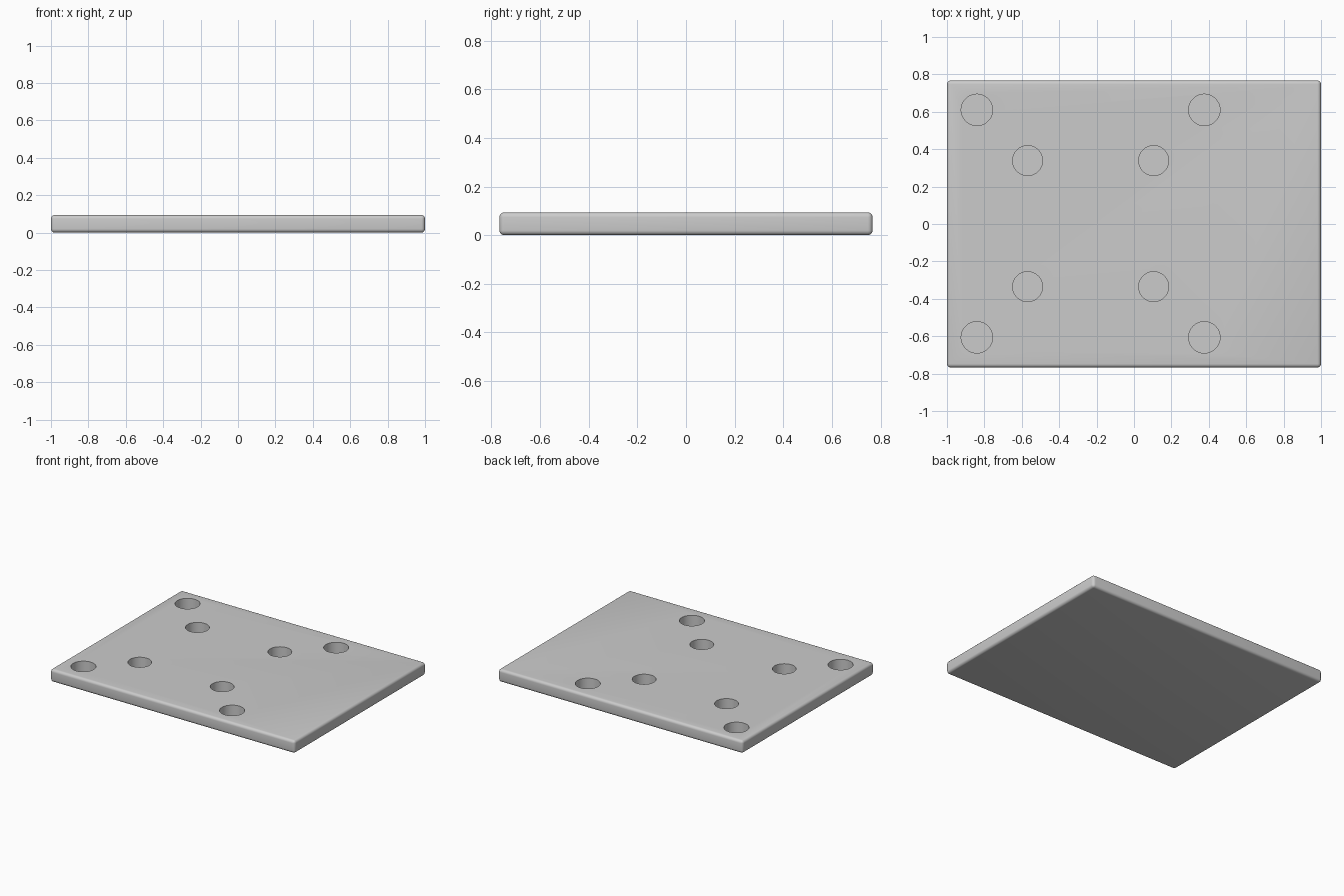
import bpy

if "Cube" in bpy.data.objects:
    bpy.data.objects.remove(bpy.data.objects["Cube"])

THICK = 0.094
DEPTH = 0.082
CENTRE_X = -0.232


def apply_modifier(obj, name):
    bpy.context.view_layer.objects.active = obj
    bpy.ops.object.modifier_apply(modifier=name)


# Plate with softly rounded edges
bpy.ops.mesh.primitive_cube_add(size=1, location=(0, 0, THICK / 2))
plate = bpy.context.object
plate.name = "mounting_plate"
plate.dimensions = (2.0, 1.535, THICK)
bpy.ops.object.transform_apply(location=True, rotation=False, scale=True)
bevel = plate.modifiers.new("rounding", 'BEVEL')
bevel.width = 0.02
bevel.segments = 5
apply_modifier(plate, "rounding")

# Blind holes: outer and inner squares of four
cutters = []
for offset, radius in ((0.608, 0.084), (0.337, 0.08)):
    for sx in (-1, 1):
        for sy in (-1, 1):
            bpy.ops.mesh.primitive_cylinder_add(
                vertices=64, radius=radius, depth=0.2,
                location=(CENTRE_X + sx * offset, sy * offset + 0.002,
                          THICK - DEPTH + 0.1))
            cutters.append(bpy.context.object)

bpy.ops.object.select_all(action='DESELECT')
for cutter in cutters:
    cutter.select_set(True)
bpy.context.view_layer.objects.active = cutters[0]
bpy.ops.object.join()
hole_cutter = bpy.context.object
hole_cutter.name = "hole_cutter"
hole_cutter.hide_render = True

cut = plate.modifiers.new("holes", 'BOOLEAN')
cut.operation = 'DIFFERENCE'
cut.solver = 'EXACT'
cut.object = hole_cutter
apply_modifier(plate, "holes")
bpy.data.objects.remove(hole_cutter)

# Smooth rounding, crisp hole rims
bpy.ops.object.select_all(action='DESELECT')
plate.select_set(True)
bpy.context.view_layer.objects.active = plate
bpy.ops.object.shade_smooth_by_angle()
